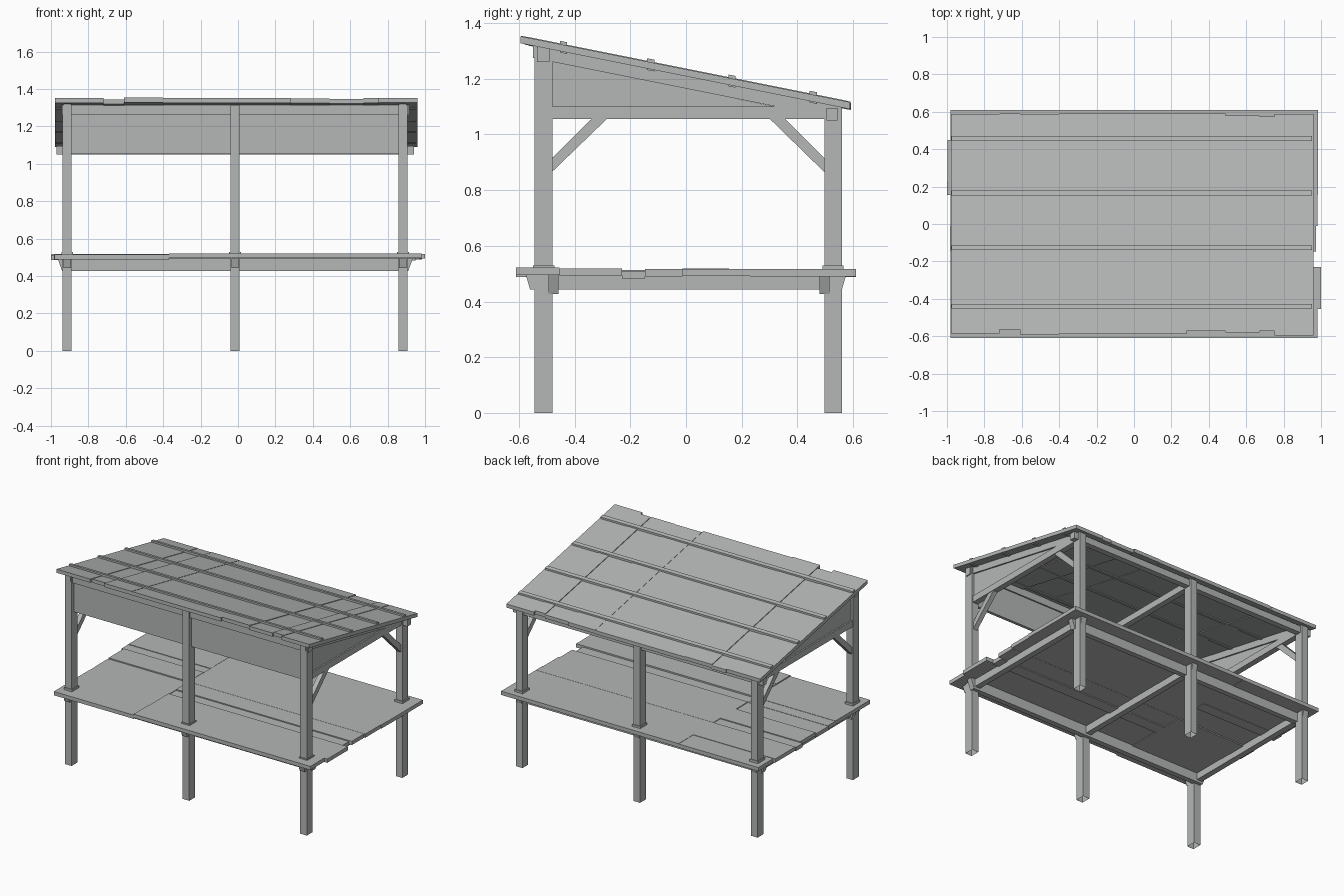
import bpy, bmesh
from mathutils import Vector

POST_X = (-0.914, -0.016, 0.882)
SLOPE = -0.2

# weathered grey timber
WOOD = bpy.data.materials.new("weathered_wood")
WOOD.diffuse_color = (0.46, 0.475, 0.468, 1)


def mesh_object(name, bm):
    bmesh.ops.recalc_face_normals(bm, faces=bm.faces)
    if name.endswith("_post"):  # posts are open underneath
        bottom = [f for f in bm.faces if f.calc_center_median().z < 0.001]
        bmesh.ops.delete(bm, geom=bottom, context='FACES_ONLY')
    me = bpy.data.meshes.new(name)
    bm.to_mesh(me)
    bm.free()
    me.materials.append(WOOD)
    ob = bpy.data.objects.new(name, me)
    bpy.context.collection.objects.link(ob)
    return ob


def prism(name, pts, axis, a, b):
    """Extrude a 2D profile along x (pts = y,z) or y (pts = x,z)."""
    bm = bmesh.new()
    if axis == 'x':
        verts = [bm.verts.new((a, p, q)) for p, q in pts]
        step = Vector((b - a, 0, 0))
    else:
        verts = [bm.verts.new((p, a, q)) for p, q in pts]
        step = Vector((0, b - a, 0))
    face = bm.faces.new(verts)
    ext = bmesh.ops.extrude_face_region(bm, geom=[face])
    moved = [g for g in ext['geom'] if isinstance(g, bmesh.types.BMVert)]
    bmesh.ops.translate(bm, verts=moved, vec=step)
    return mesh_object(name, bm)


def box(name, x0, x1, y0, y1, z0, z1):
    return prism(name, [(y0, z0), (y1, z0), (y1, z1), (y0, z1)], 'x', x0, x1)


def sloped(name, x0, x1, y0, y1, low, high):
    """Board parallel to the roof; low/high are its heights at y = 0."""
    pts = [(y0, low + SLOPE * y0), (y1, low + SLOPE * y1),
           (y1, high + SLOPE * y1), (y0, high + SLOPE * y0)]
    return prism(name, pts, 'x', x0, x1)


# posts, collars, floor joists and ties at each post line
for x in POST_X:
    box("front_post", x - 0.025, x + 0.025, -0.545, -0.48, 0, 1.315)
    box("back_post", x - 0.025, x + 0.025, 0.497, 0.56, 0, 1.1)
    box("front_collar", x - 0.031, x + 0.031, -0.55, -0.472, 0.5, 0.53)
    box("back_collar", x - 0.031, x + 0.031, 0.49, 0.566, 0.5, 0.53)
    prism("floor_joist", [(-0.575, 0.495), (-0.56, 0.443), (0.56, 0.443), (0.575, 0.495)],
          'x', x - 0.02, x + 0.02)
    box("tie_beam", x - 0.02, x + 0.02, -0.5, 0.52, 1.055, 1.1)

# end rafters, infill panels and diagonal braces
for x in (POST_X[0], POST_X[2]):
    sloped("rafter", x - 0.02, x + 0.02, -0.55, 0.56, 1.165, 1.21)
    prism("side_panel", [(-0.49, 1.09), (0.37, 1.09), (-0.49, 1.266)], 'x', x - 0.01, x + 0.01)
    prism("front_brace", [(-0.485, 0.862), (-0.28, 1.06), (-0.335, 1.06), (-0.485, 0.912)],
          'x', x - 0.016, x + 0.016)
    prism("back_brace", [(0.5, 0.862), (0.5, 0.912), (0.352, 1.06), (0.297, 1.06)],
          'x', x - 0.016, x + 0.016)

# long beams and the front panel
for y0, y1 in ((-0.494, -0.458), (0.479, 0.515)):
    prism("floor_beam", [(-0.965, 0.495), (-0.94, 0.427), (0.91, 0.427), (0.935, 0.495)],
          'y', y0, y1)
box("front_top_beam", -0.945, 0.914, -0.535, -0.49, 1.26, 1.315)
box("back_top_beam", -0.97, 0.94, 0.505, 0.545, 1.05, 1.096)
box("front_panel", -0.914, 0.882, -0.52, -0.5, 1.055, 1.265)

# floor boards, jointed on one line: y0, y1, x0, x1, top height left, top height right
JOINT = -0.37
FLOOR = [
    (-0.61, -0.455, -0.98, 0.98, 0.515, 0.522),
    (-0.455, -0.23, -0.98, 1.0, 0.515, 0.519),
    (-0.23, -0.147, -0.98, 0.95, 0.513, 0.509),
    (-0.147, -0.012, -0.985, 0.972, 0.511, 0.516),
    (-0.012, 0.155, -0.98, 0.98, 0.519, 0.517),
    (0.155, 0.23, -1.0, 0.985, 0.513, 0.517),
    (0.23, 0.45, -0.997, 0.985, 0.517, 0.516),
    (0.45, 0.61, -0.98, 0.985, 0.514, 0.516),
]
for y0, y1, x0, x1, za, zb in FLOOR:
    box("floor_board", x0, JOINT, y0, y1, za - 0.026, za)
    box("floor_board", JOINT, x1, y0, y1, zb - 0.026, zb)

# roof boards running down the slope: x0, x1, front end, back end, lift
ROOF = [
    (-0.978, -0.72, -0.585, 0.588, 0.0),
    (-0.72, -0.61, -0.564, 0.592, -0.003),
    (-0.61, -0.4, -0.592, 0.588, 0.002),
    (-0.4, 0.28, -0.588, 0.59, 0.0),
    (0.28, 0.49, -0.572, 0.59, 0.002),
    (0.49, 0.67, -0.58, 0.58, -0.002),
    (0.67, 0.75, -0.572, 0.576, 0.003),
    (0.75, 0.96, -0.595, 0.588, 0.0),
]
for x0, x1, y0, y1, lift in ROOF:
    sloped("roof_board", x0, x1, y0, y1, 1.209 + lift, 1.234 + lift)

# roof battens, showing above and just below the boards
for y in (-0.44, -0.127, 0.165, 0.457):
    sloped("roof_batten", -0.975, 0.953, y - 0.013, y + 0.013, 1.204, 1.246)
